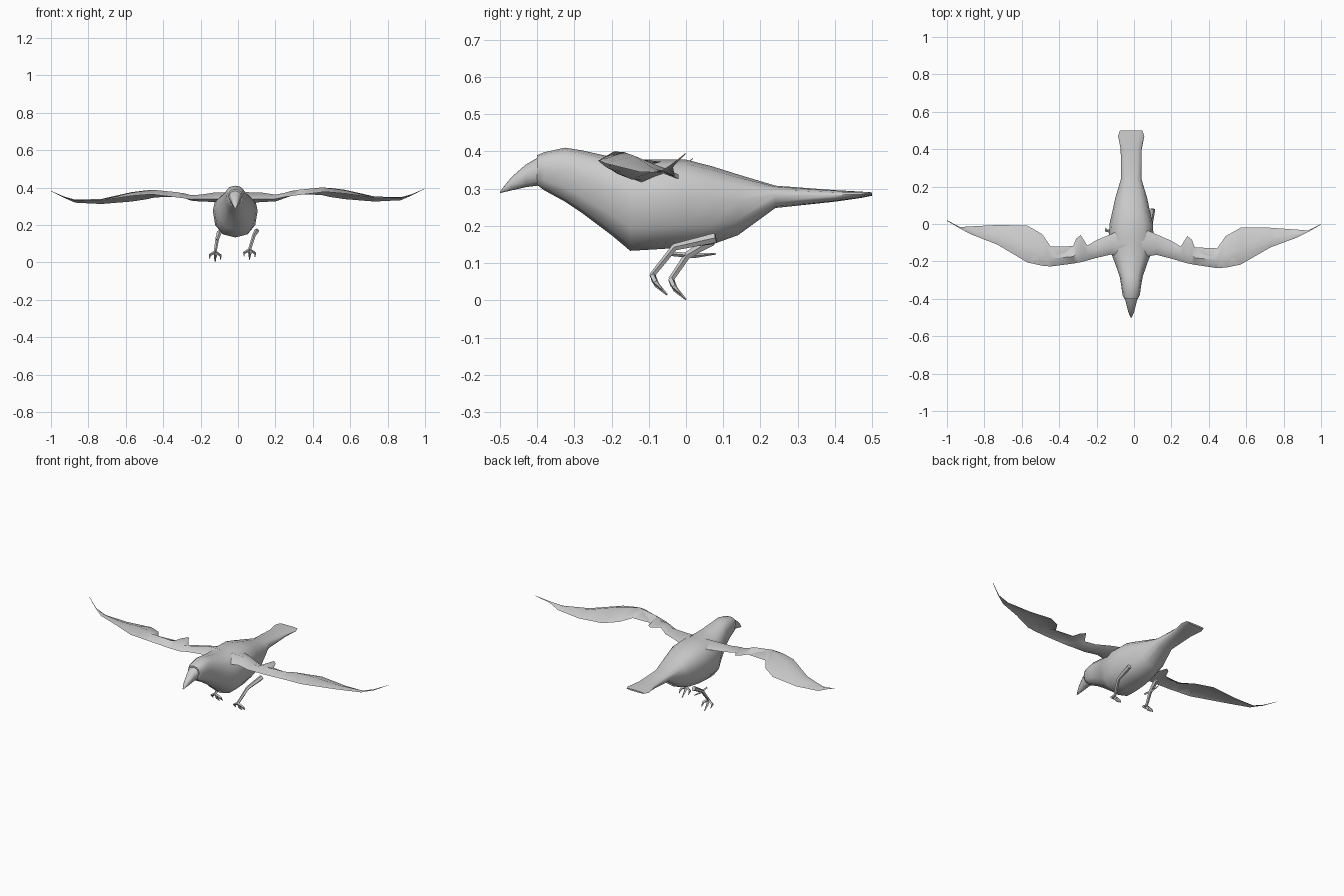
import bpy
import bmesh
import math
from mathutils import Vector

cube = bpy.data.objects.get("Cube")
if cube:
    bpy.data.objects.remove(cube)

grey = bpy.data.materials.new("plain_grey")
grey.use_nodes = True
grey.diffuse_color = (0.6, 0.6, 0.6, 1)
grey.node_tree.nodes["Principled BSDF"].inputs["Base Color"].default_value = (0.6, 0.6, 0.6, 1)


def loft(name, paths, crease=60):
    """Skin each list of equal-sized rings into a capped, smooth shell."""
    bm = bmesh.new()
    for rings in paths:
        rows = [[bm.verts.new(p) for p in ring] for ring in rings]
        count = len(rows[0])
        for low, high in zip(rows, rows[1:]):
            for i in range(count):
                j = (i + 1) % count
                bm.faces.new((low[i], low[j], high[j], high[i]))
        bm.faces.new(rows[0][::-1])
        bm.faces.new(rows[-1])
    bmesh.ops.recalc_face_normals(bm, faces=bm.faces)
    mesh = bpy.data.meshes.new(name)
    bm.to_mesh(mesh)
    bm.free()
    mesh.materials.append(grey)
    obj = bpy.data.objects.new(name, mesh)
    bpy.context.collection.objects.link(obj)
    bpy.ops.object.select_all(action="DESELECT")
    obj.select_set(True)
    bpy.context.view_layer.objects.active = obj
    bpy.ops.object.shade_smooth_by_angle(angle=math.radians(crease))
    return obj


def body_ring(y, low, high, half_width, sides=12):
    """Rounded cross-section, widest a little above the middle."""
    middle = low + 0.58 * (high - low)
    ring = []
    for i in range(sides):
        angle = math.tau * i / sides
        c, s = math.cos(angle), math.sin(angle)
        x = math.copysign(abs(c) ** 0.8, c) * half_width
        reach = (high - middle) if s > 0 else (middle - low)
        z = math.copysign(abs(s) ** 0.85, s) * reach
        ring.append((x - 0.015, y, middle + z))
    return ring


def tube(points, radii, sides=5):
    """Rings for a tapering limb along a bent path."""
    points = [Vector(p) for p in points]
    rings = []
    for i, p in enumerate(points):
        along = points[min(i + 1, len(points) - 1)] - points[max(i - 1, 0)]
        turn = along.to_track_quat("Z", "Y")
        rings.append([p + turn @ Vector((radii[i] * math.cos(math.tau * k / sides),
                                         radii[i] * math.sin(math.tau * k / sides), 0))
                      for k in range(sides)])
    return rings


# Head, torso and tail: y, underside, top, half width
body = [
    (-.4, .31, .39, .036), (-.38, .295, .398, .046),
    (-.325, .265, .41, .054), (-.28, .235, .403, .062),
    (-.2, .175, .385, .09), (-.15, .133, .378, .11),
    (-.08, .137, .378, .12), (0, .142, .378, .116),
    (.07, .15, .36, .1), (.14, .175, .338, .085),
    (.24, .248, .308, .055), (.4, .265, .296, .056),
    (.47, .275, .292, .07), (.5, .281, .29, .06)]
loft("body", [[body_ring(*s) for s in body]])

# Hooked beak
beak = [(-.39, .309, .388, .036), (-.43, .304, .365, .026),
        (-.47, .295, .33, .016), (-.5, .288, .292, .003)]
loft("beak", [[body_ring(*s, sides=8) for s in beak]])

# Wing stations: x, front y, rear y, front z, ridge z, rear z
wing = [
    (.04, -.18, -.02, .335, .375, .35), (.12, -.165, -.055, .34, .374, .35),
    (.2, -.185, -.09, .34, .362, .345), (.25, -.2, -.12, .35, .372, .358),
    (.285, -.21, -.065, .355, .382, .372), (.31, -.215, -.085, .358, .385, .37),
    (.325, -.218, -.125, .36, .388, .365), (.445, -.236, -.13, .375, .4, .36),
    (.49, -.233, -.065, .375, .398, .35), (.57, -.217, -.02, .368, .388, .338),
    (.73, -.125, -.02, .345, .352, .325), (.87, -.073, -.03, .343, .348, .332),
    (.93, -.043, -.035, .362, .365, .358), (1, -.003, 0, .394, .395, .394)]


def wing_rings(side):
    rings = []
    for x, front, rear, z_front, z_ridge, z_rear in wing:
        # The right wing is held slightly lower and further back
        dz = -0.013 if side < 0 and x > 0.2 else 0
        dy = 0.02 * x if side < 0 else 0
        ridge = front + 0.4 * (rear - front)
        thickness = max(0.006, 0.075 - 0.16 * x) * (1 - 0.7 * x)
        profile = ((front, z_front), (ridge, z_ridge),
                   (rear, z_rear), (ridge, z_ridge - thickness))
        rings.append([(side * x, y + dy, z + dz) for y, z in profile])
    return rings


for side, label in ((1, "left"), (-1, "right")):
    loft(label + "_wing", [wing_rings(side)])

# Legs: thigh, shank and a set of hanging toes
legs = {
    "left": ((.1, .08, .168), (.085, -.03, .143), (.062, -.09, .068)),
    "right": ((-.1, .07, .16), (-.112, .005, .122), (-.122, -.04, .056))}
for label, (hip, knee, ankle) in legs.items():
    loft(label + "_leg", [tube((hip, knee, ankle), (.014, .01, .008))])
    toes = []
    start = Vector(ankle)
    for spread, forward, drop in ((-.03, .02, .036), (0, .04, .054), (.03, .026, .04), (.005, .012, .03)):
        bend = start + Vector((spread, forward * 0.3, -drop * 0.5))
        tip = start + Vector((spread * 0.95, forward, -drop))
        toes.append(tube((start, bend, tip), (.008, .007, .002), sides=4))
    loft(label + "_foot", toes)

# Trailing spur behind the right knee
loft("right_spur", [tube(((-.11, -.04, .125), (-.112, .02, .12), (-.11, .08, .125)),
                         (.006, .007, .002), sides=4)])
